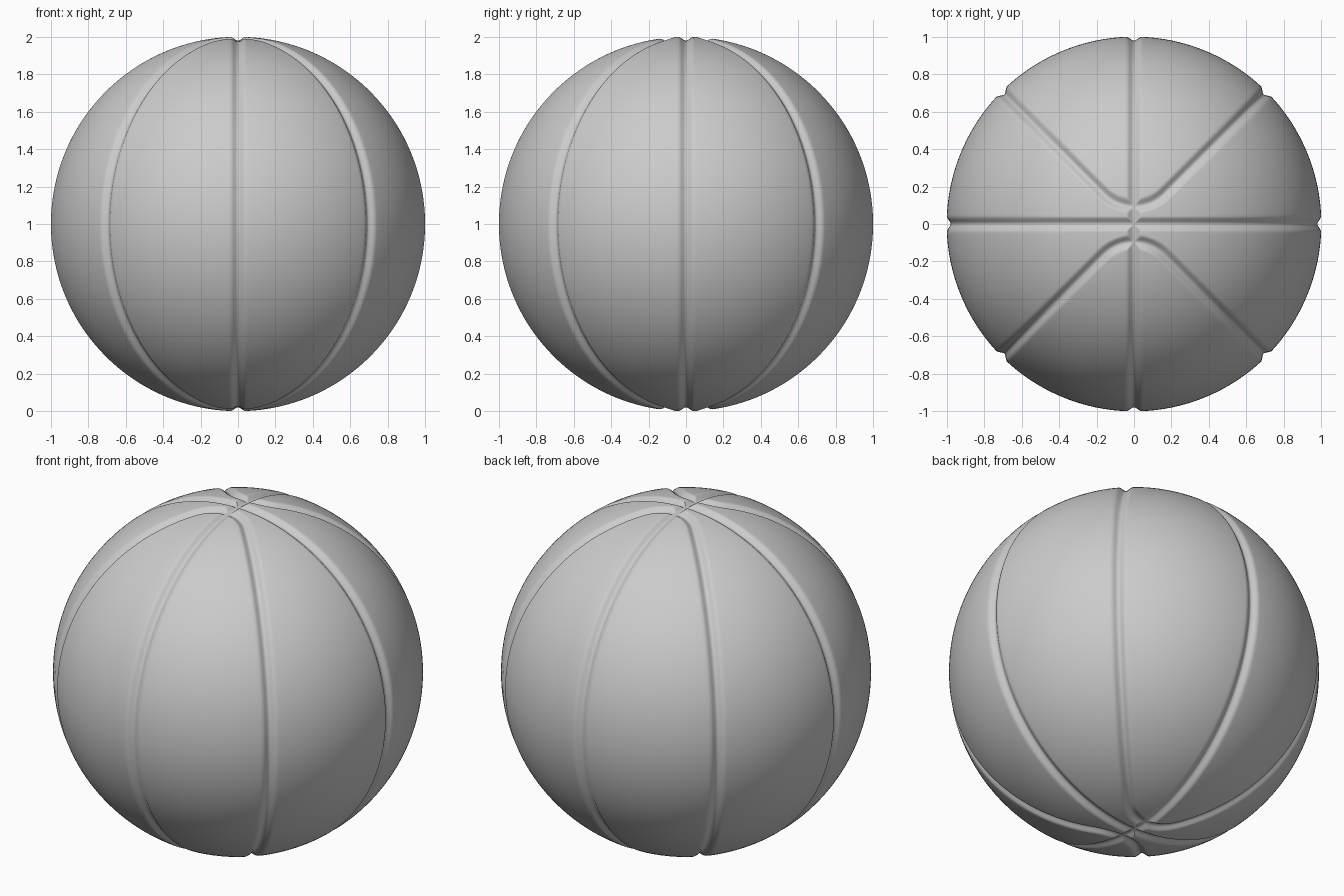
import bpy, bmesh
from math import sin, cos, pi, sqrt, hypot

if "Cube" in bpy.data.objects:
    bpy.data.objects.remove(bpy.data.objects["Cube"])

FILLET = 0.235      # rounding of the diagonal seams near the poles
HALF_W = 0.042      # half width of a groove
DEPTH = 0.021       # groove depth


def seam_distance(x, y):
    """Distance to the nearest seam: two straight ones and two bent diagonals."""
    x, y = abs(x), abs(y)
    c = FILLET * sqrt(2)
    bent = abs(hypot(x, y - c) - FILLET) if x + y < c else abs(x - y) / sqrt(2)
    return min(x, y, bent)


def surface_point(theta, phi):
    x, y, z = sin(theta) * cos(phi), sin(theta) * sin(phi), cos(theta)
    s = seam_distance(x, y) / HALF_W
    r = 1 - (DEPTH * (0.5 + 0.5 * cos(pi * s)) if s < 1 else 0)
    return (r * x, r * y, 1 + r * z)


# Longitudes packed close to the eight seam meridians
N = 22
half = [pi / 8 * (k / N) ** 1.8 for k in range(N + 1)]
sector = half[:-1] + [pi / 4 - a for a in reversed(half[1:])] + [pi / 4 - half[0]]
sector = sector[:-1]
phis = [i * pi / 4 + a for i in range(8) for a in sector]

# Latitudes packed close to the poles, where the seams bend
cap = [0.4 * k / 55 for k in range(1, 56)]
mid = [0.4 + (pi - 0.8) * k / 70 for k in range(1, 70)]
thetas = cap + mid + [pi - a for a in reversed(cap)]

# Ball surface
bm = bmesh.new()
rings = [[bm.verts.new(surface_point(t, p)) for p in phis] for t in thetas]
top = bm.verts.new(surface_point(0, 0))
bottom = bm.verts.new(surface_point(pi, 0))
n = len(phis)
for j in range(n):
    k = (j + 1) % n
    bm.faces.new((top, rings[0][j], rings[0][k]))
    bm.faces.new((bottom, rings[-1][k], rings[-1][j]))
    for a, b in zip(rings, rings[1:]):
        bm.faces.new((a[j], b[j], b[k], a[k]))
for f in bm.faces:
    f.smooth = True
mesh = bpy.data.meshes.new("grooved_ball")
bm.to_mesh(mesh)
bm.free()
ball = bpy.data.objects.new("grooved_ball", mesh)
bpy.context.collection.objects.link(ball)
